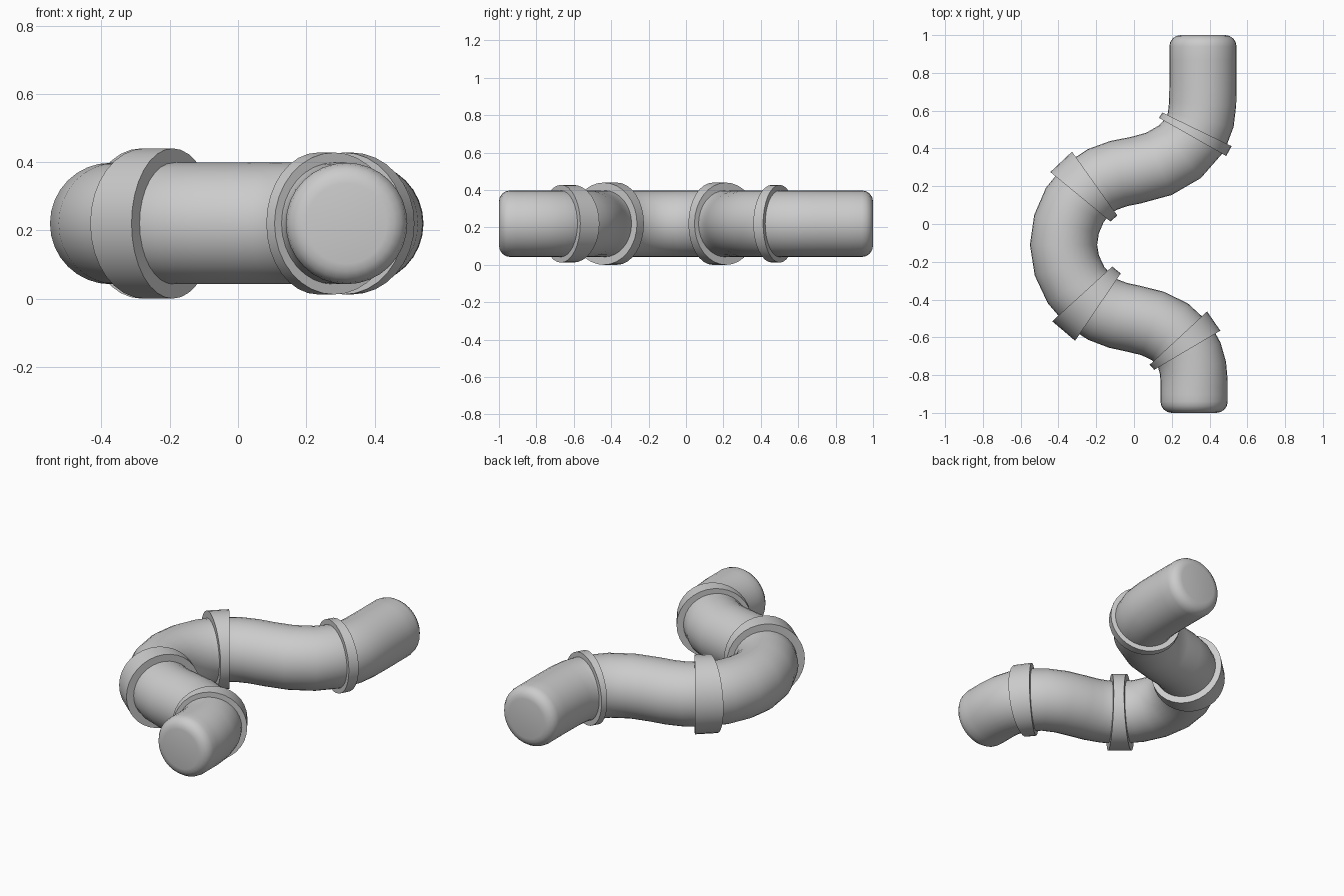
import bpy, bmesh, math
from mathutils import Vector

if "Cube" in bpy.data.objects:
    bpy.data.objects.remove(bpy.data.objects["Cube"])

SEG = 32
R = 0.178
ZC = 0.22


def ring(bm, centre, side, half_w, half_h):
    """Elliptical loop standing upright, spanned by a horizontal side vector and z."""
    loop = []
    for i in range(SEG):
        a = 2 * math.pi * i / SEG
        p = centre + side * (half_w * math.cos(a)) + Vector((0, 0, half_h * math.sin(a)))
        loop.append(bm.verts.new(p))
    return loop


def bridge(bm, a, b):
    for i in range(SEG):
        j = (i + 1) % SEG
        bm.faces.new((a[i], a[j], b[j], b[i]))


def finish(bm, name, angle):
    bmesh.ops.recalc_face_normals(bm, faces=bm.faces[:])
    me = bpy.data.meshes.new(name)
    bm.to_mesh(me)
    bm.free()
    ob = bpy.data.objects.new(name, me)
    bpy.context.collection.objects.link(ob)
    bpy.ops.object.select_all(action='DESELECT')
    ob.select_set(True)
    bpy.context.view_layer.objects.active = ob
    bpy.ops.object.shade_smooth_by_angle(angle=math.radians(angle))
    return ob


def heading(deg):
    return Vector((math.cos(math.radians(deg)), math.sin(math.radians(deg)), 0))


# Centre line of the pipe: x, y, heading in degrees
path = [(0.365, 0.94, 270), (0.365, 0.72, 269), (0.325, 0.475, 240),
        (0.01, 0.285, 188), (-0.245, 0.185, 222), (-0.373, -0.11, 270),
        (-0.235, -0.407, 319), (0.0, -0.502, 351), (0.26, -0.635, 307),
        (0.318, -0.83, 270), (0.318, -0.94, 270)]

stations = []
for (x0, y0, h0), (x1, y1, h1) in zip(path, path[1:]):
    p0, p1 = Vector((x0, y0, ZC)), Vector((x1, y1, ZC))
    length = (p1 - p0).length
    m0, m1 = heading(h0) * length, heading(h1) * length
    for k in range(3):
        t = k / 3
        p = (p0 * (2*t**3 - 3*t**2 + 1) + m0 * (t**3 - 2*t**2 + t)
             + p1 * (3*t**2 - 2*t**3) + m1 * (t**3 - t**2))
        d = (p0 * (6*t*t - 6*t) + m0 * (3*t*t - 4*t + 1)
             + p1 * (6*t - 6*t*t) + m1 * (3*t*t - 2*t))
        stations.append((p, d.normalized(), R))
stations.append((Vector((path[-1][0], path[-1][1], ZC)), heading(270), R))

# Rounded ends
B = 0.06
start, end = stations[0][0], stations[-1][0]
for k in range(1, 5):
    a = math.pi / 2 * k / 4
    out, rad = B * math.sin(a), R - B * (1 - math.cos(a))
    stations.insert(0, (start + Vector((0, out, 0)), heading(270), rad))
    stations.append((end - Vector((0, out, 0)), heading(270), rad))

# Pipe
bm = bmesh.new()
loops = [ring(bm, p, Vector((-d.y, d.x, 0)), r, r) for p, d, r in stations]
for a, b in zip(loops, loops[1:]):
    bridge(bm, a, b)
bm.faces.new(loops[0])
bm.faces.new(loops[-1])
finish(bm, "bent_pipe", 40)

# Wedge collars: inner and outer edge of each of the two faces, plus half height
collars = [
    ("upper_end_collar", (0.15, 0.59), (0.517, 0.412), (0.132, 0.562), (0.488, 0.36), 0.208),
    ("upper_bend_collar", (-0.088, 0.045), (-0.328, 0.383), (-0.125, 0.013), (-0.443, 0.275), 0.22),
    ("lower_bend_collar", (-0.115, -0.225), (-0.433, -0.515), (-0.07, -0.262), (-0.312, -0.618), 0.22),
    ("lower_end_collar", (0.083, -0.745), (0.387, -0.463), (0.107, -0.772), (0.457, -0.565), 0.208)]

for name, a_in, a_out, b_in, b_out, h in collars:
    bm = bmesh.new()
    rims = []
    for p, q in ((a_in, a_out), (b_in, b_out)):
        p, q = Vector((*p, ZC)), Vector((*q, ZC))
        c, s = (p + q) / 2, (q - p).normalized()
        w = (q - p).length / 2
        rims.append((ring(bm, c, s, w, h), ring(bm, c, s, w - 0.055, h - 0.055)))
    (ao, ai), (bo, bi) = rims
    for u, v in ((ao, bo), (bo, bi), (bi, ai), (ai, ao)):
        bridge(bm, u, v)
    finish(bm, name, 35)
